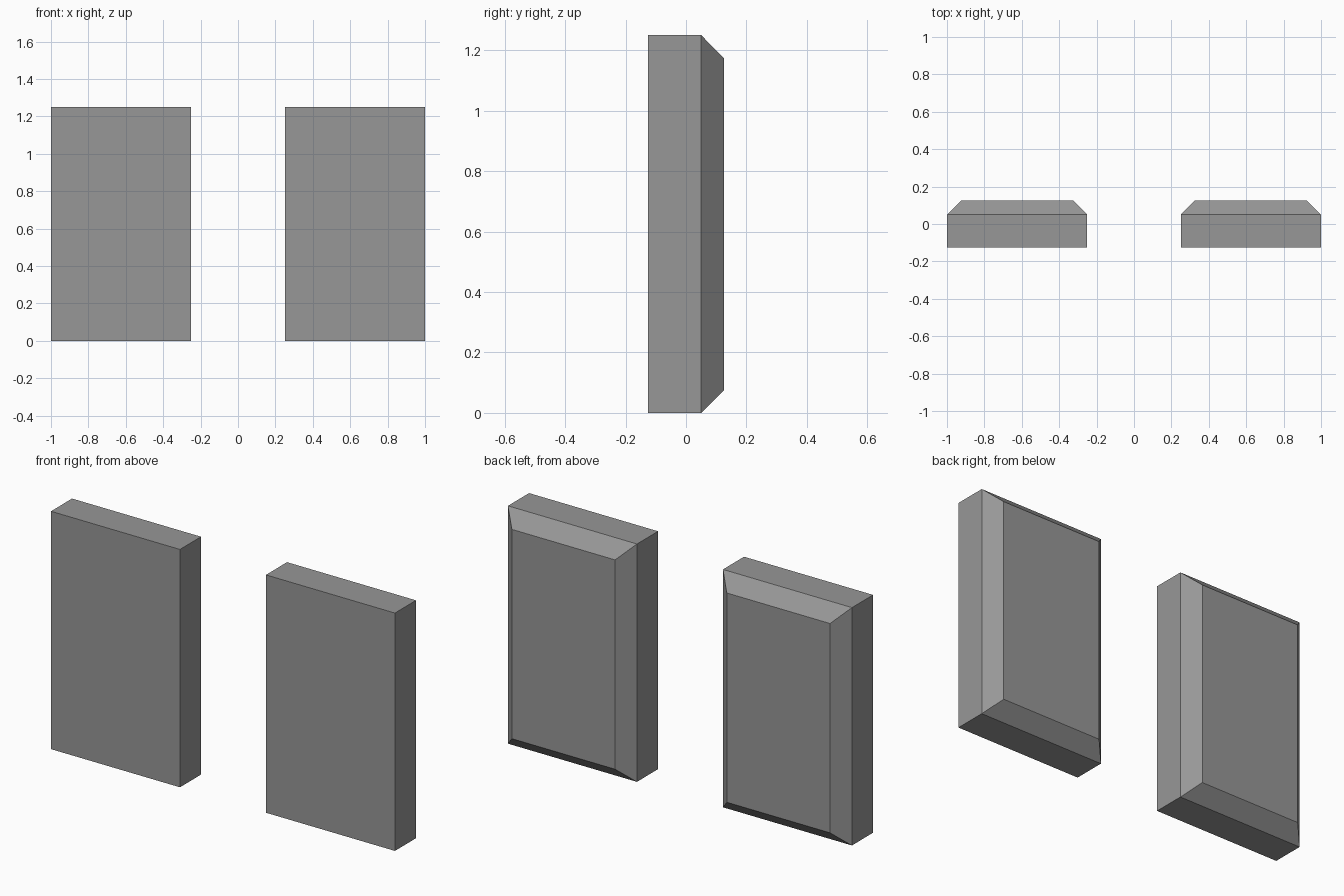
import bpy, bmesh
from mathutils import Matrix, Vector

if "Cube" in bpy.data.objects:
    bpy.data.objects.remove(bpy.data.objects["Cube"])

WIDTH, HEIGHT = 0.75, 1.25
FRONT, SHOULDER, BACK = -0.125, 0.05, 0.125
CHAMFER = 0.075

# Dark grey finish
dark_grey = bpy.data.materials.new("dark_grey")
dark_grey.diffuse_color = (0.31, 0.31, 0.31, 1)
dark_grey.use_nodes = True
dark_grey.node_tree.nodes["Principled BSDF"].inputs["Base Color"].default_value = dark_grey.diffuse_color


def make_panel(name, x_centre):
    bm = bmesh.new()
    # Straight-sided slab from the front face to the shoulder
    depth = SHOULDER - FRONT
    centre = Vector((x_centre, (FRONT + SHOULDER) / 2, HEIGHT / 2))
    bmesh.ops.create_cube(
        bm, size=1,
        matrix=Matrix.Translation(centre) @ Matrix.Diagonal((WIDTH, depth, HEIGHT, 1)))
    # Raised back face with a chamfered border
    bm.normal_update()
    back = max(bm.faces, key=lambda f: f.calc_center_median().y)
    bmesh.ops.inset_region(bm, faces=[back], thickness=CHAMFER, use_even_offset=True)
    for v in back.verts:
        v.co.y = BACK
    bmesh.ops.recalc_face_normals(bm, faces=bm.faces)
    mesh = bpy.data.meshes.new(name)
    bm.to_mesh(mesh)
    bm.free()
    mesh.materials.append(dark_grey)
    obj = bpy.data.objects.new(name, mesh)
    bpy.context.collection.objects.link(obj)
    return obj


# Matching pair of panels either side of the centre
for side, label in ((-1, "left"), (1, "right")):
    make_panel(label + "_panel", side * 0.625)
